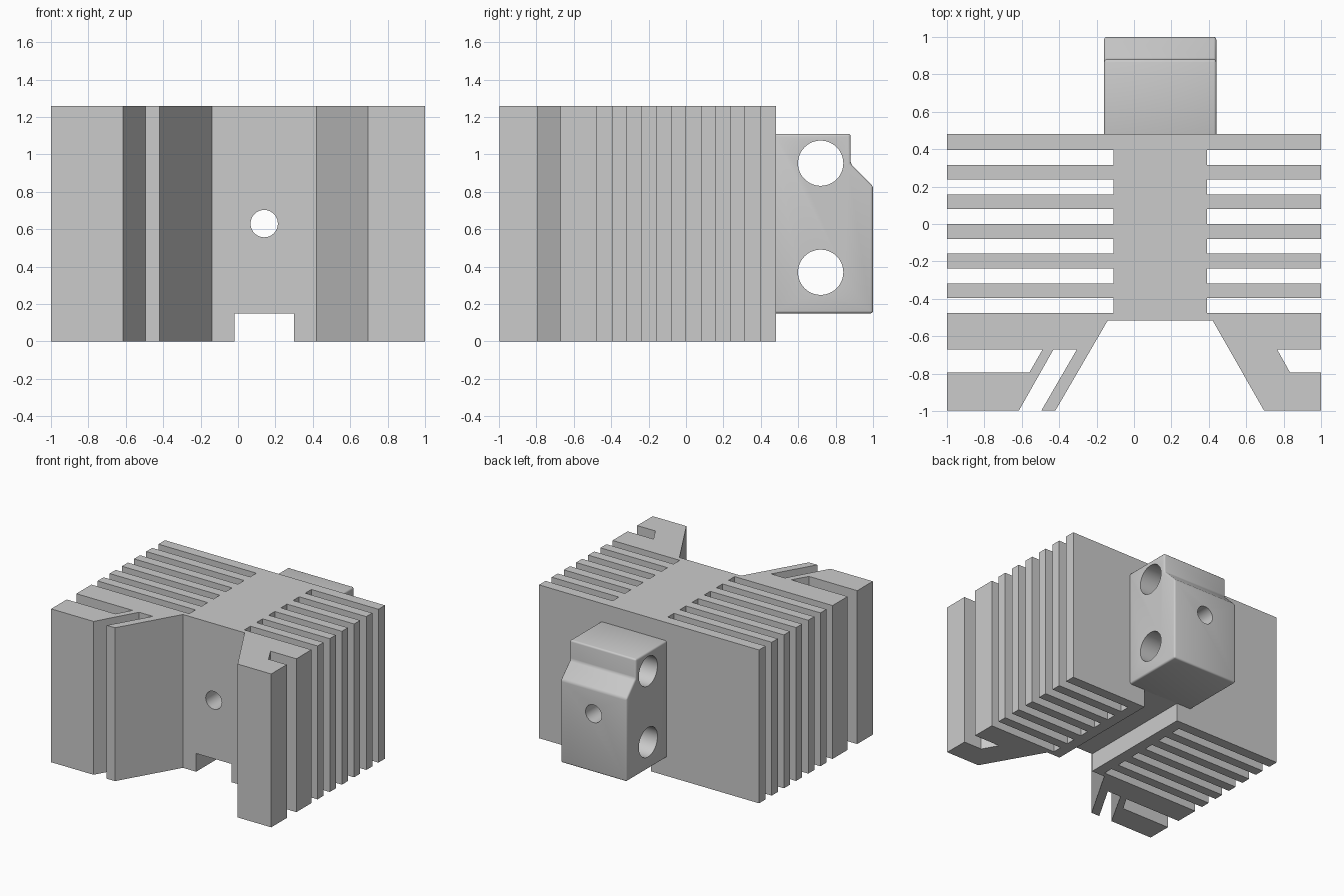
import bpy
import bmesh
from math import radians
from mathutils import Vector

cube = bpy.data.objects.get("Cube")
if cube:
    bpy.data.objects.remove(cube, do_unlink=True)

grey = bpy.data.materials.new("machined grey")
grey.use_nodes = True
color = (0.6, 0.6, 0.6, 1)
grey.diffuse_color = color
grey.node_tree.nodes["Principled BSDF"].inputs["Base Color"].default_value = color


def prism(name, points, direction):
    """Extrude a closed outline of 3D points along a direction."""
    bm = bmesh.new()
    face = bm.faces.new([bm.verts.new(p) for p in points])
    ext = bmesh.ops.extrude_face_region(bm, geom=[face], use_keep_orig=True)
    verts = [g for g in ext["geom"] if isinstance(g, bmesh.types.BMVert)]
    bmesh.ops.translate(bm, verts=verts, vec=Vector(direction))
    bmesh.ops.recalc_face_normals(bm, faces=bm.faces)
    mesh = bpy.data.meshes.new(name)
    bm.to_mesh(mesh)
    bm.free()
    mesh.materials.append(grey)
    obj = bpy.data.objects.new(name, mesh)
    bpy.context.collection.objects.link(obj)
    return obj


def bore(name, radius, depth, location, rotation):
    bpy.ops.mesh.primitive_cylinder_add(vertices=48, radius=radius, depth=depth,
                                        location=location, rotation=rotation)
    obj = bpy.context.object
    obj.name = name
    obj.hide_render = True
    obj.data.materials.append(grey)
    return obj


def finish(obj, cutters):
    """Cut the openings, apply everything and shade the round parts smooth."""
    for cutter in cutters:
        mod = obj.modifiers.new("cut", 'BOOLEAN')
        mod.operation = 'DIFFERENCE'
        mod.solver = 'EXACT'
        mod.object = cutter
    bpy.ops.object.select_all(action='DESELECT')
    obj.select_set(True)
    bpy.context.view_layer.objects.active = obj
    for mod in list(obj.modifiers):
        bpy.ops.object.modifier_apply(modifier=mod.name)
    bpy.ops.object.shade_smooth_by_angle(angle=radians(30))


def fin_side(edge, root):
    """Comb outline of one side, from back to front."""
    points = [(edge, 0.48)]
    for i in range(6):
        y = 0.395 - 0.158 * i
        points += [(edge, y), (root, y), (root, y - 0.08), (edge, y - 0.08)]
    return points + [(edge, -0.67)]


# Finned body: combs on both sides, two clamp arms and a V opening at the front
FRONT, POCKET, SHELF = -0.997, -0.67, -0.795
right_arm = [(0.765, POCKET), (0.835, SHELF), (1, SHELF), (1, FRONT),
             (0.695, FRONT), (0.42, -0.515)]
left_arm = [(-0.14, -0.515), (-0.42, FRONT), (-0.495, FRONT), (-0.305, POCKET),
            (-0.43, POCKET), (-0.615, FRONT), (-1, FRONT), (-1, SHELF),
            (-0.56, SHELF), (-0.488, POCKET)]
outline = fin_side(1, 0.39) + right_arm + left_arm + fin_side(-1, -0.11)[::-1]
body = prism("finned_body", [(x, y, 0) for x, y in outline], (0, 0, 1.26))

# Mounting block on the back, with softened edges
side = [(0.46, 0.15), (1, 0.15), (1, 0.83), (0.88, 0.95), (0.88, 1.11), (0.46, 1.11)]
block = prism("mounting_block", [(-0.16, y, z) for y, z in side], (0.6, 0, 0))
bevel = block.modifiers.new("soft edges", 'BEVEL')
bevel.width = 0.014
bevel.segments = 3
bevel.limit_method = 'ANGLE'

# Openings: bottom channel, long centre bore and two cross bores
channel = prism("channel_cutter",
                [(-0.02, -2, -1), (0.3, -2, -1), (0.3, -2, 0.15), (-0.02, -2, 0.15)],
                (0, 4, 0))
centre = bore("centre_bore_cutter", 0.073, 4, (0.14, 0, 0.63), (radians(90), 0, 0))
cross = [bore("cross_bore_cutter", 0.121, 2, (0.14, 0.72, z), (0, radians(90), 0))
         for z in (0.37, 0.953)]

finish(body, [channel, centre])
finish(block, [centre] + cross)
for cutter in [channel, centre] + cross:
    bpy.data.objects.remove(cutter, do_unlink=True)
